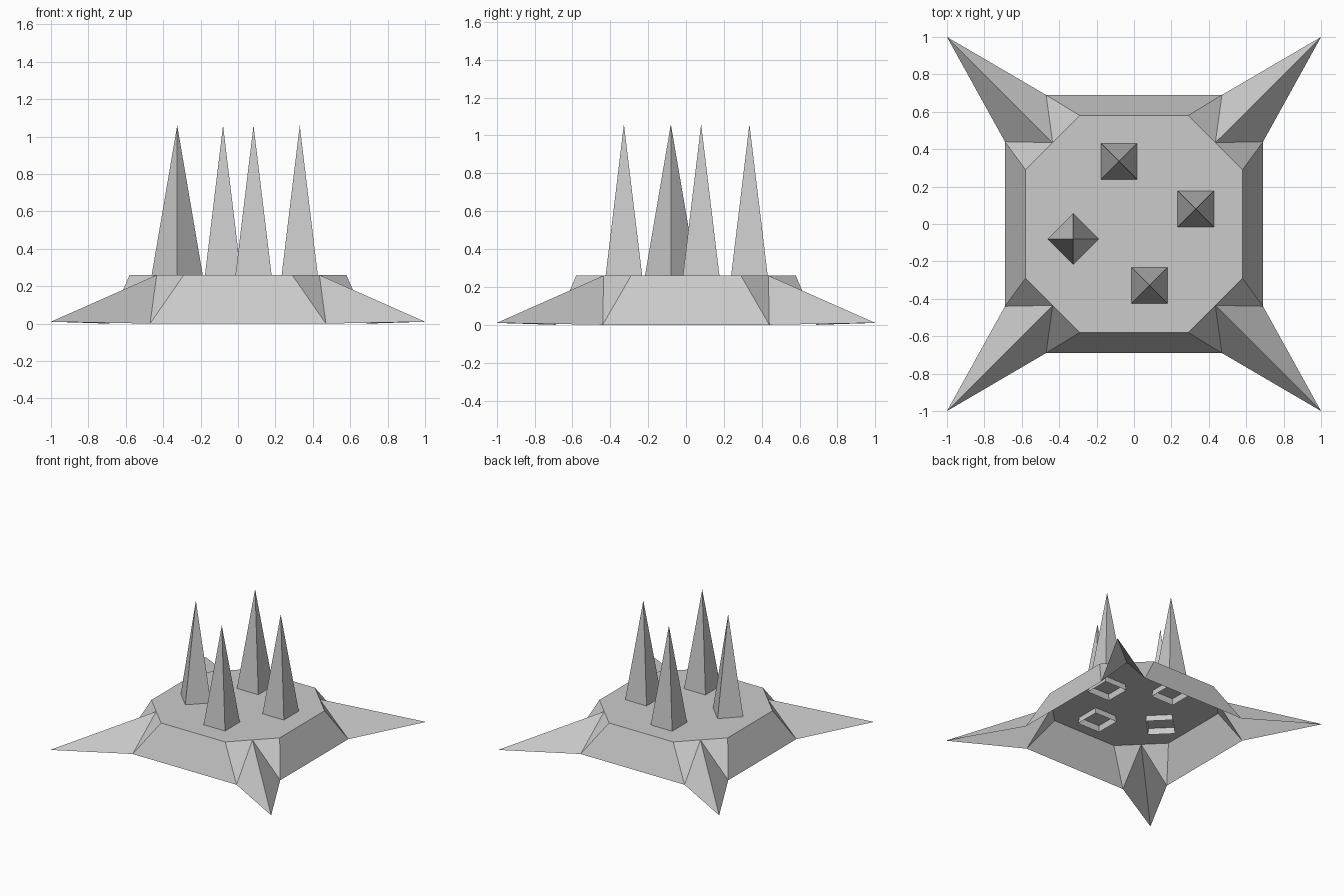
import bpy
import math

if "Cube" in bpy.data.objects:
    bpy.data.objects.remove(bpy.data.objects["Cube"])

TOP, TIP_Z = 0.26, 0.01

# Base plate: open-bottomed octagonal shell with a ground spike at each corner
corner = [(0.58, 0.29, TOP), (0.435, 0.435, TOP), (0.29, 0.58, TOP),   # top rim
          (0.69, 0.44, 0), (0.47, 0.69, 0), (1, 1, TIP_Z)]             # foot, tip
swap = [2, 1, 0, 4, 3, 5]          # keeps counter-clockwise order when mirrored
verts, faces, rim = [], [], []
for i, (sx, sy) in enumerate([(1, 1), (-1, 1), (-1, -1), (1, -1)]):
    order = range(6) if sx * sy > 0 else swap
    verts += [(sx * corner[k][0], sy * corner[k][1], corner[k][2]) for k in order]
    a, m, b, p, q, tip = range(6 * i, 6 * i + 6)
    nxt = 6 * ((i + 1) % 4)
    faces += [(p, m, a), (p, tip, m), (tip, q, m), (q, b, m),
              (q, nxt + 3, nxt, b)]
    rim += [a, m, b]
faces.append(rim)
mesh = bpy.data.meshes.new("base_plate")
mesh.from_pydata(verts, [], faces)
bpy.context.collection.objects.link(bpy.data.objects.new("base_plate", mesh))


# Upright spikes: open four-sided pyramids passing slightly through the plate
def spike(name, x, y, turn):
    low, high = 0.21, 1.06
    bpy.ops.mesh.primitive_cone_add(
        vertices=4, radius1=0.145, radius2=0, depth=high - low,
        end_fill_type='NOTHING', location=(x, y, (low + high) / 2),
        rotation=(0, 0, math.radians(turn)))
    bpy.context.object.name = name


spike("back_spike", -0.08, 0.335, 45)
spike("right_spike", 0.33, 0.08, 45)
spike("front_spike", 0.083, -0.328, 45)
spike("left_spike", -0.325, -0.08, 0)
